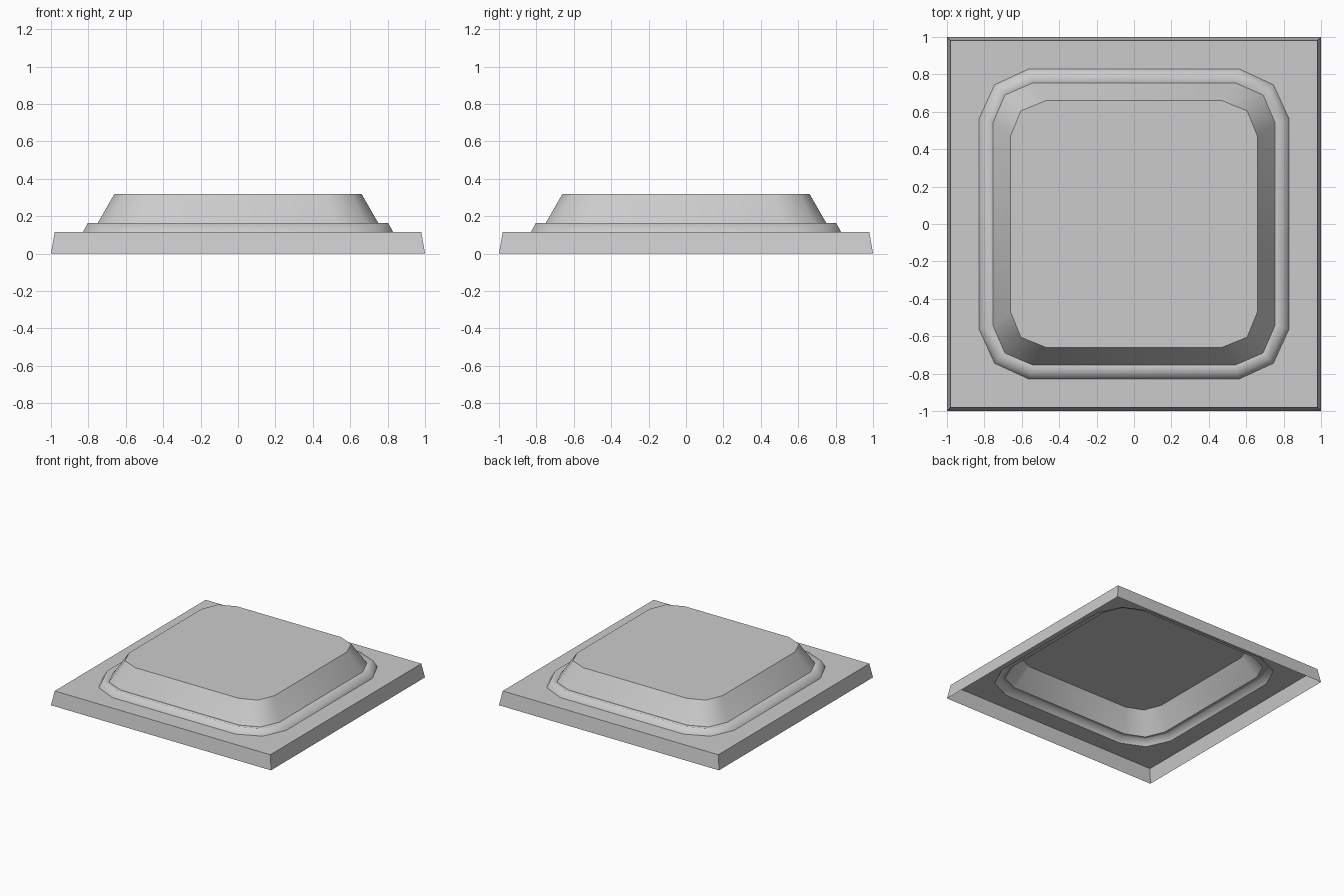
import bpy, bmesh

if "Cube" in bpy.data.objects:
    bpy.data.objects.remove(bpy.data.objects["Cube"])


def rounded_loop(bm, half, flat, diag, z):
    """Twelve-sided rounded square: three points per corner."""
    pts = []
    corner = [(half, flat), (diag, diag), (flat, half)]
    for _ in range(4):
        pts += corner
        corner = [(-y, x) for x, y in corner]
    return [bm.verts.new((x, y, z)) for x, y in pts]


def square_loop(bm, half, z):
    return [bm.verts.new((x * half, y * half, z))
            for x, y in ((1, -1), (1, 1), (-1, 1), (-1, -1))]


def skin(bm, low, high, smooth=False):
    """Wall of quads between two loops, facing outward or up."""
    n = len(low)
    for i in range(n):
        j = (i + 1) % n
        f = bm.faces.new((low[i], low[j], high[j], high[i]))
        f.smooth = smooth


def finish(bm, name):
    me = bpy.data.meshes.new(name)
    bm.to_mesh(me)
    bm.free()
    ob = bpy.data.objects.new(name, me)
    bpy.context.collection.objects.link(ob)
    return ob


RIM_OUTER = (0.83, 0.56, 0.745, 0.115)
RIM_INNER = (0.755, 0.54, 0.69, 0.155)

# Base plate: tapered skirt, flat deck with an opening, open underneath
bm = bmesh.new()
foot = square_loop(bm, 1.0, 0.0)
edge = square_loop(bm, 0.98, 0.115)
skin(bm, foot, edge)
hole = rounded_loop(bm, *RIM_OUTER)
for k in range(4):
    c0, c1 = edge[(k + 1) % 4], edge[(k + 2) % 4]
    a, b, c = hole[3 * k:3 * k + 3]
    d = hole[(3 * k + 3) % 12]
    bm.faces.new((c0, b, a))
    bm.faces.new((c0, c, b))
    bm.faces.new((c0, c1, d, c))
finish(bm, "base_plate")

# Raised bead around the panel
bm = bmesh.new()
loops = [rounded_loop(bm, *p) for p in (
    RIM_OUTER,
    (0.802, 0.553, 0.726, 0.165),
    RIM_INNER)]
for low, high in zip(loops, loops[1:]):
    skin(bm, low, high, True)
finish(bm, "rim_bead")

# Raised centre panel with sloping sides
bm = bmesh.new()
low = rounded_loop(bm, *RIM_INNER)
high = rounded_loop(bm, 0.66, 0.47, 0.605, 0.32)
skin(bm, low, high, True)
bm.faces.new(high)
for e in bm.edges:
    if all(v in high for v in e.verts):
        e.smooth = False
finish(bm, "centre_panel")
